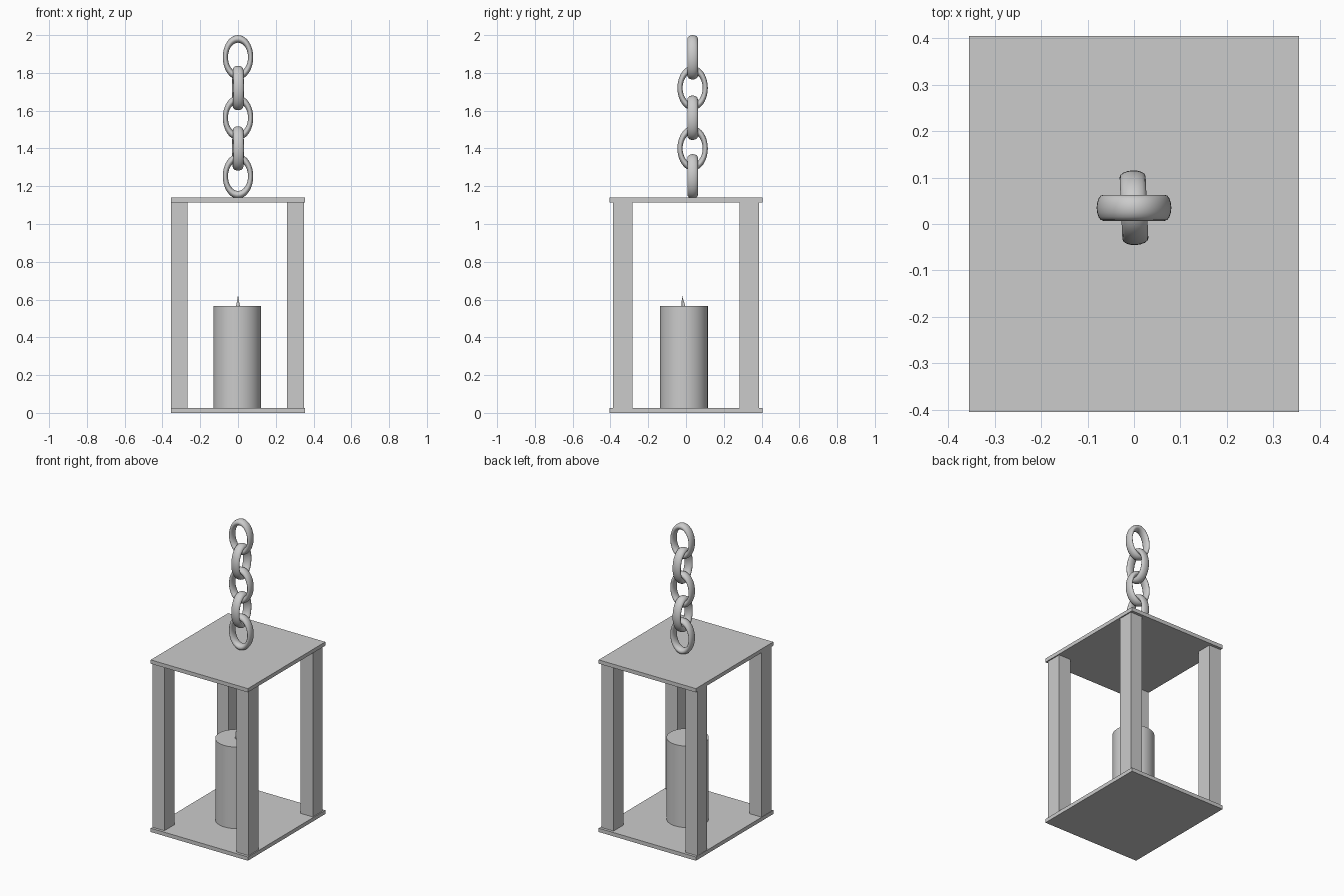
import bpy, math

if "Cube" in bpy.data.objects:
    bpy.data.objects.remove(bpy.data.objects["Cube"])

grey = bpy.data.materials.new("plain grey")
grey.diffuse_color = (0.6, 0.6, 0.6, 1)
grey.use_nodes = True
grey.node_tree.nodes["Principled BSDF"].inputs["Base Color"].default_value = grey.diffuse_color


def finish(name, smooth=False):
    ob = bpy.context.object
    ob.name = name
    ob.data.materials.append(grey)
    if smooth:
        bpy.ops.object.shade_smooth_by_angle(angle=math.radians(40))
    return ob


def box(name, x0, x1, y0, y1, z0, z1):
    bpy.ops.mesh.primitive_cube_add(
        size=1, location=((x0 + x1) / 2, (y0 + y1) / 2, (z0 + z1) / 2))
    bpy.context.object.scale = (x1 - x0, y1 - y0, z1 - z0)
    bpy.ops.object.transform_apply(location=False, rotation=False, scale=True)
    return finish(name)


# base and roof plates
box("base_plate", -0.356, 0.356, -0.405, 0.405, 0, 0.025)
box("roof_plate", -0.356, 0.356, -0.405, 0.405, 1.115, 1.14)

# four corner posts
for side, x0, x1 in (("left", -0.354, -0.268), ("right", 0.26, 0.349)):
    for end, y0, y1 in (("front", -0.387, -0.284), ("back", 0.284, 0.387)):
        box(f"{end}_{side}_post", x0, x1, y0, y1, 0.025, 1.115)

# candle
bpy.ops.mesh.primitive_cylinder_add(vertices=32, radius=0.127, depth=0.54,
                                    location=(-0.004, -0.011, 0.295))
finish("candle", True)

# wick: a thin cone whose tip bends towards the front
bpy.ops.mesh.primitive_cone_add(vertices=12, radius1=0.01, radius2=0,
                                depth=0.062, location=(0, -0.013, 0.594))
wick = finish("wick", True)
for v in wick.data.vertices:
    if v.co.z > 0:
        v.co.y -= 0.009

# chain: flattened oval links, alternately turned a quarter
for i, z in enumerate((1.8825, 1.72, 1.5625, 1.40, 1.2525)):
    bpy.ops.mesh.primitive_torus_add(major_segments=40, minor_segments=16,
                                     major_radius=0.0975, minor_radius=0.02)
    link = finish(f"chain_link_{i + 1}", True)
    for v in link.data.vertices:
        x, y, d = v.co
        v.co = (x * 0.685, d * 1.4, y)
    link.location = (0, 0.035, z)
    link.rotation_euler.z = math.radians(92.5) if i % 2 else 0
